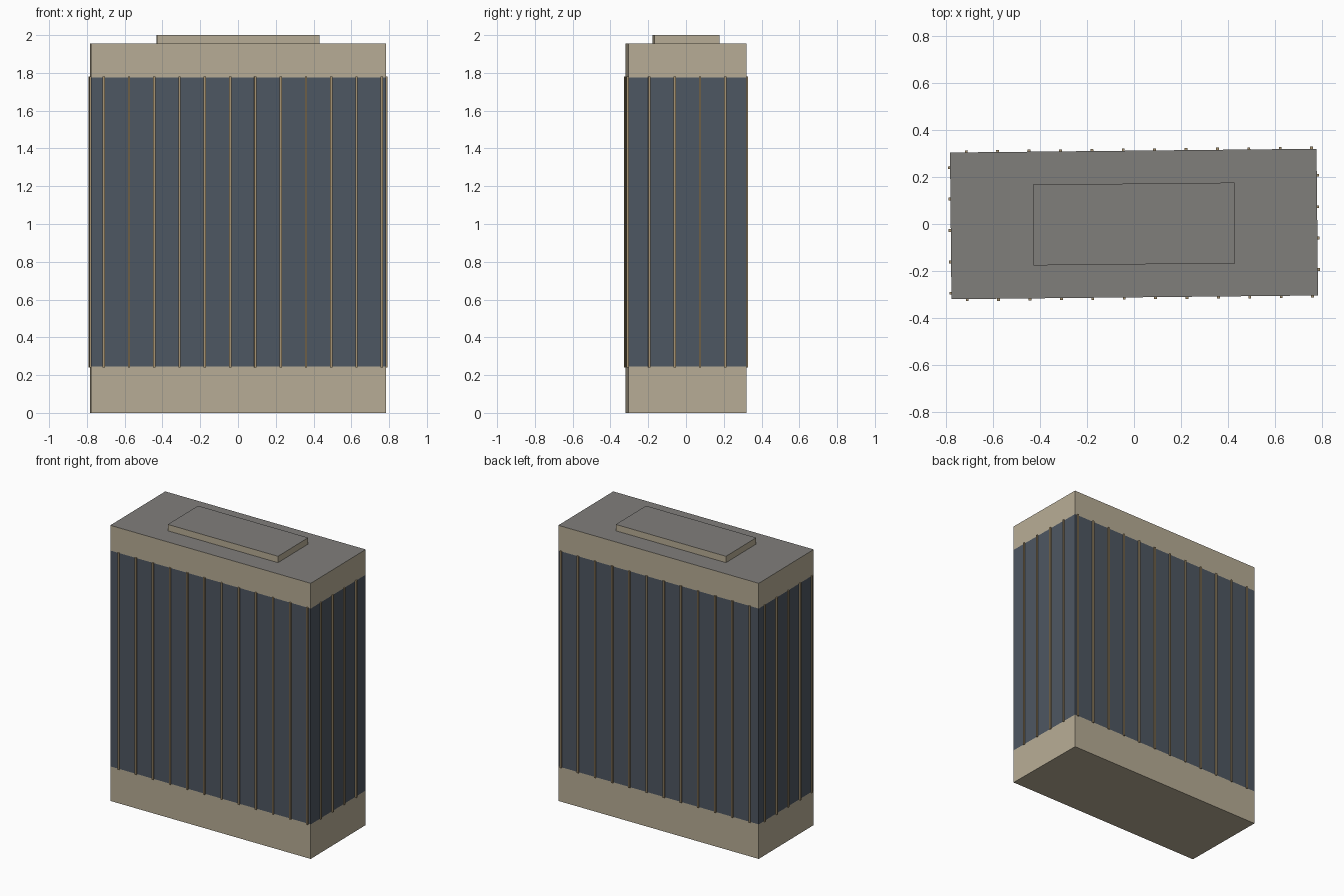
import bpy, bmesh, math
from mathutils import Matrix

if "Cube" in bpy.data.objects:
    bpy.data.objects.remove(bpy.data.objects["Cube"])

W, D = 1.562, 0.625          # footprint
TURN = Matrix.Rotation(0.0102, 4, 'Z')


def srgb(r, g, b):
    f = lambda c: c / 12.92 if c <= 0.04045 else ((c + 0.055) / 1.055) ** 2.4
    return (f(r / 255), f(g / 255), f(b / 255), 1)


def material(name, rgb):
    m = bpy.data.materials.new(name)
    m.diffuse_color = srgb(*rgb)
    m.use_nodes = True
    m.node_tree.nodes["Principled BSDF"].inputs["Base Color"].default_value = m.diffuse_color
    return m


STONE = material("tan stone", (184, 173, 150))
GLASS = material("dark blue glass", (78, 87, 98))
ROOF = material("grey roof", (128, 126, 123))
METAL = material("bronze metal", (168, 148, 114))


def add_box(bm, x, y, z0, z1, sx, sy):
    m = Matrix.Translation((x, y, (z0 + z1) / 2)) @ Matrix.Diagonal((sx, sy, z1 - z0, 1))
    bmesh.ops.create_cube(bm, size=1, matrix=m)


def finish(name, bm, mats, drop_up=False, drop_down=False):
    # second material goes on upward faces; hidden caps may be dropped
    bm.normal_update()
    gone = [f for f in bm.faces if (drop_up and f.normal.z > 0.9) or (drop_down and f.normal.z < -0.9)]
    bmesh.ops.delete(bm, geom=gone, context='FACES')
    for f in bm.faces:
        f.material_index = 1 if len(mats) > 1 and f.normal.z > 0.9 else 0
    bmesh.ops.transform(bm, matrix=TURN, verts=bm.verts)
    me = bpy.data.meshes.new(name)
    bm.to_mesh(me)
    bm.free()
    for m in mats:
        me.materials.append(m)
    bpy.context.collection.objects.link(bpy.data.objects.new(name, me))


def block(name, z0, z1, sx, sy, mats, up=False, down=False):
    bm = bmesh.new()
    add_box(bm, 0, 0, z0, z1, sx, sy)
    finish(name, bm, mats, up, down)


# Stacked tower body
block("ground_floor_band", 0, 0.245, W, D, [STONE], up=True)
block("glass_curtain_wall", 0.245, 1.776, W, D, [GLASS], up=True, down=True)
block("top_band_and_roof", 1.776, 1.955, W, D, [STONE, ROOF], down=True)
block("roof_plant_room", 1.955, 2.0, 0.859, 0.344, [STONE, ROOF], down=True)

# Mullions, evenly spaced along the whole perimeter, from the front left corner
bm = bmesh.new()
STEP, SIZE, OUT = 0.1338, 0.012, 0.009
for i in range(33):
    s = 0.067 + i * STEP
    for k, length in enumerate((W, D, W, D)):
        if s < length:
            break
        s -= length
    a = s - length / 2
    o = (D if k % 2 == 0 else W) / 2 + OUT - SIZE / 2
    x, y = ((a, -o), (o, a), (-a, o), (-o, -a))[k]
    add_box(bm, x, y, 0.241, 1.78, SIZE, SIZE)
finish("window_mullions", bm, [METAL])
